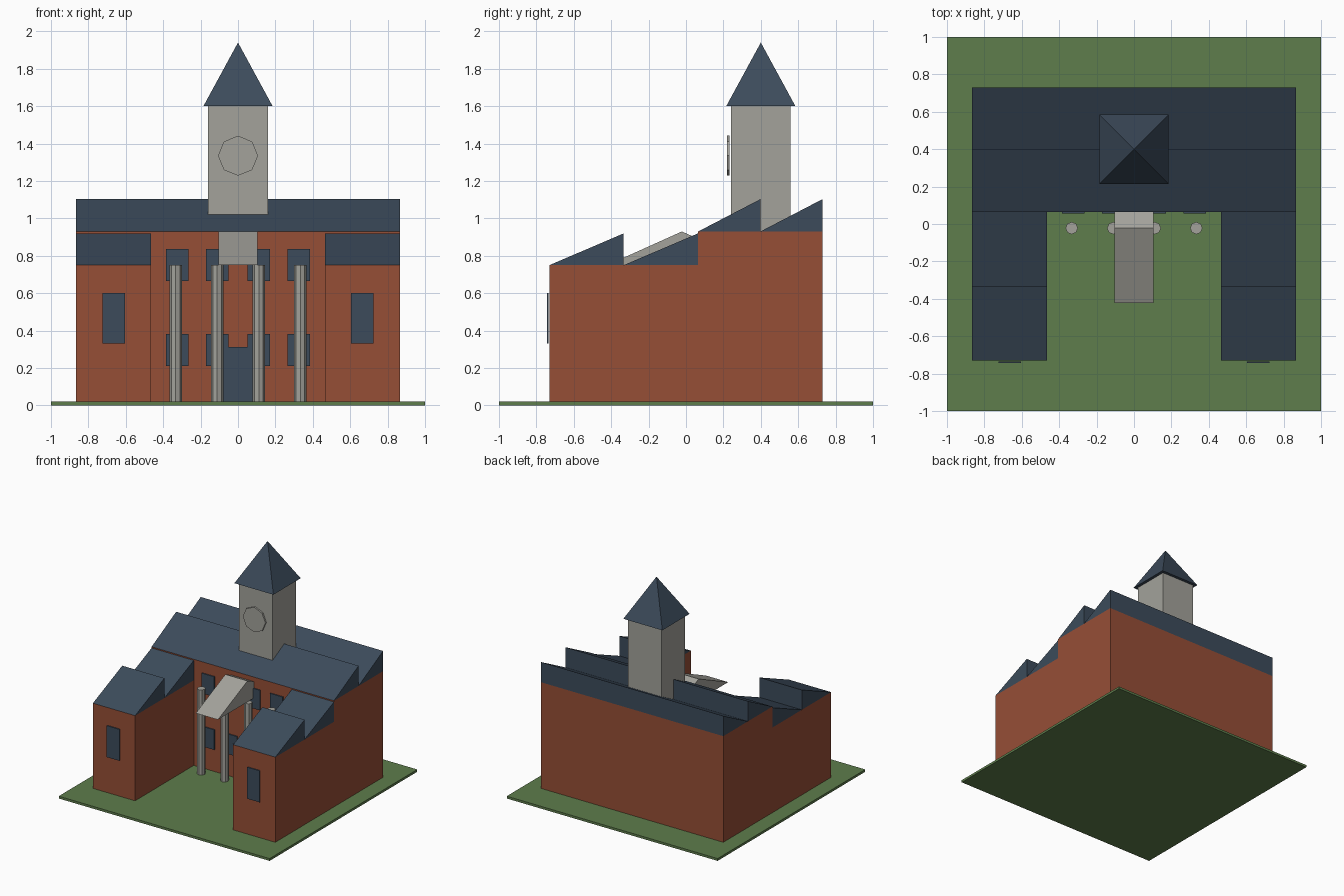
import bpy
import math

cube = bpy.data.objects.get("Cube")
if cube:
    bpy.data.objects.remove(cube, do_unlink=True)


def material(name, rgb):
    """Flat material from an sRGB triple in 0-255."""
    col = [((c / 255 + 0.055) / 1.055) ** 2.4 for c in rgb] + [1]
    m = bpy.data.materials.new(name)
    m.use_nodes = True
    m.diffuse_color = col
    m.node_tree.nodes["Principled BSDF"].inputs["Base Color"].default_value = col
    return m


BRICK = material("red brick", (150, 78, 54))
SLATE = material("dark slate", (60, 75, 91))
STONE = material("pale stone", (163, 162, 155))
GRASS = material("grass green", (94, 125, 76))


def prism(name, profile, x0, x1, mat):
    """Extrude a (y, z) profile along x."""
    n = len(profile)
    verts = [(x, y, z) for x in (x0, x1) for y, z in profile]
    faces = [[i, i + n, (i + 1) % n + n, (i + 1) % n] for i in range(n)]
    faces += [list(range(n)), list(range(2 * n - 1, n - 1, -1))]
    me = bpy.data.meshes.new(name)
    me.from_pydata(verts, [], faces)
    me.materials.append(mat)
    ob = bpy.data.objects.new(name, me)
    bpy.context.collection.objects.link(ob)
    return ob


def box(name, x0, x1, y0, y1, z0, z1, mat):
    return prism(name, [(y0, z0), (y1, z0), (y1, z1), (y0, z1)], x0, x1, mat)


def wedge(name, x0, x1, y0, y1, z0, z1, mat):
    """Roof tooth that climbs to a vertical back face."""
    return prism(name, [(y0, z0), (y1, z0), (y1, z1)], x0, x1, mat)


def finish(name, mat):
    ob = bpy.context.object
    ob.name = name
    ob.data.materials.append(mat)
    return ob


# Lawn
box("lawn", -1, 1, -1, 1, 0, 0.02, GRASS)

# Main hall with two roof teeth
box("main_hall", -0.865, 0.865, 0.065, 0.73, 0.02, 0.93, BRICK)
wedge("main_roof_front", -0.865, 0.865, 0.065, 0.398, 0.93, 1.103, SLATE)
wedge("main_roof_back", -0.865, 0.865, 0.398, 0.73, 0.93, 1.103, SLATE)

# Wings, windows and columns, mirrored left and right
for side, s in (("left", 1), ("right", -1)):
    a, b = sorted((s * 0.465, s * 0.865))
    box(side + "_wing", a, b, -0.73, 0.065, 0.02, 0.75, BRICK)
    wedge(side + "_wing_roof_front", a, b, -0.73, -0.333, 0.75, 0.92, SLATE)
    wedge(side + "_wing_roof_back", a, b, -0.333, 0.065, 0.75, 0.92, SLATE)
    c = s * 0.665
    box(side + "_wing_window", c - 0.06, c + 0.06, -0.743, -0.734, 0.33, 0.6, SLATE)
    for place, c in (("inner", s * 0.11), ("outer", s * 0.325)):
        for level, z in (("lower", 0.21), ("upper", 0.665)):
            box(f"{side}_{place}_{level}_window", c - 0.06, c + 0.06,
                0.055, 0.064, z, z + 0.172, SLATE)
    for place, c in (("inner", s * 0.111), ("outer", s * 0.333)):
        bpy.ops.mesh.primitive_cylinder_add(
            vertices=8, radius=0.033, depth=0.73, location=(c, -0.022, 0.385))
        finish(f"{side}_{place}_column", STONE)

# Door and porch roof
box("door", -0.083, 0.083, 0.052, 0.061, 0.02, 0.312, SLATE)
prism("porch_roof", [(-0.422, 0.75), (0.378, 0.75), (-0.022, 0.93)],
      -0.105, 0.105, STONE)

# Clock tower
box("tower", -0.16, 0.16, 0.24, 0.56, 0.9, 1.6, STONE)
bpy.ops.mesh.primitive_cone_add(
    vertices=4, radius1=0.185 * math.sqrt(2), radius2=0, depth=0.34,
    location=(0, 0.4, 1.77), rotation=(0, 0, math.pi / 4))
finish("tower_spire", SLATE)
bpy.ops.mesh.primitive_cylinder_add(
    vertices=8, radius=0.107, depth=0.014, location=(0, 0.225, 1.335),
    rotation=(math.pi / 2, 0, 0))
finish("clock_face", STONE)

# Outward normals everywhere
for ob in bpy.context.scene.objects:
    if ob.type == "MESH" and ob.name != "Cube":
        bpy.context.view_layer.objects.active = ob
        bpy.ops.object.select_all(action="DESELECT")
        ob.select_set(True)
        bpy.ops.object.mode_set(mode="EDIT")
        bpy.ops.mesh.select_all(action="SELECT")
        bpy.ops.mesh.normals_make_consistent(inside=False)
        bpy.ops.object.mode_set(mode="OBJECT")
